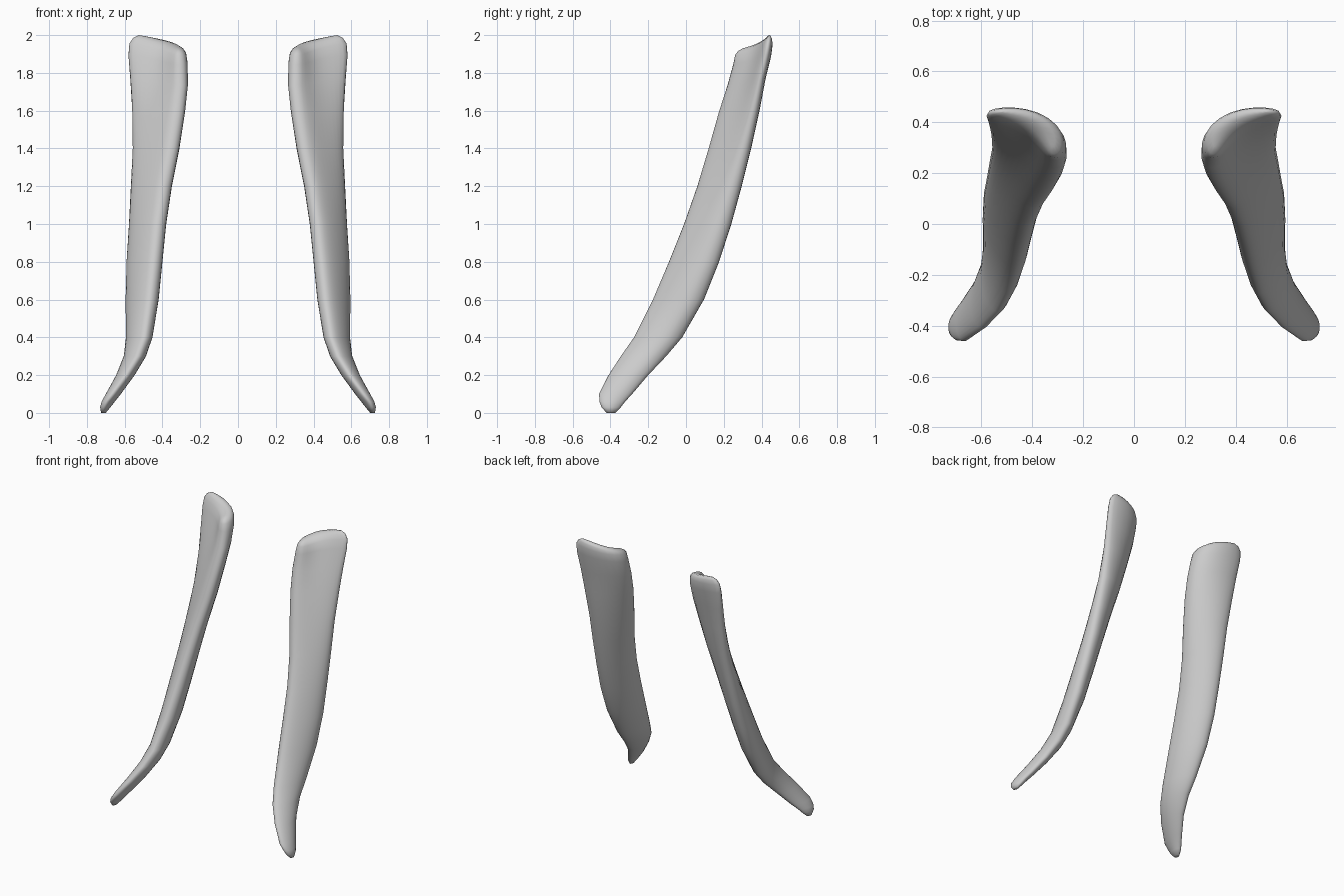
import bpy, bmesh, math
from mathutils import Vector

cube = bpy.data.objects.get("Cube")
if cube:
    bpy.data.objects.remove(cube, do_unlink=True)

mat = bpy.data.materials.new("pale_grey")
mat.use_nodes = True
color = (0.6, 0.6, 0.6, 1)
mat.diffuse_color = color
bsdf = mat.node_tree.nodes["Principled BSDF"]
bsdf.inputs["Base Color"].default_value = color
bsdf.inputs["Roughness"].default_value = 0.7

SIDES = 28
# Cross-sections: height, slant, x min, x max, y min, y max, bulge, fatness
SECTIONS = [
    (0.00, 0.00, 0.70, 0.725, -0.42, -0.375, 0.00, 0.75),
    (0.03, 0.00, 0.675, 0.73, -0.447, -0.345, 0.00, 0.78),
    (0.06, 0.00, 0.652, 0.722, -0.458, -0.322, 0.00, 0.78),
    (0.10, 0.00, 0.62, 0.70, -0.46, -0.285, 0.00, 0.77),
    (0.20, 0.00, 0.547, 0.645, -0.41, -0.20, 0.00, 0.71),
    (0.30, 0.00, 0.487, 0.605, -0.345, -0.105, 0.03, 0.62),
    (0.40, 0.00, 0.453, 0.593, -0.275, -0.02, 0.06, 0.54),
    (0.60, 0.00, 0.42, 0.595, -0.175, 0.095, 0.10, 0.50),
    (0.80, 0.00, 0.40, 0.59, -0.09, 0.175, 0.12, 0.48),
    (1.00, 0.00, 0.38, 0.577, -0.01, 0.24, 0.14, 0.47),
    (1.20, 0.00, 0.35, 0.567, 0.06, 0.295, 0.17, 0.45),
    (1.40, 0.00, 0.31, 0.557, 0.12, 0.345, 0.21, 0.42),
    (1.60, 0.01, 0.28, 0.56, 0.175, 0.39, 0.28, 0.38),
    (1.75, 0.03, 0.265, 0.57, 0.22, 0.42, 0.36, 0.35),
    (1.87, 0.05, 0.267, 0.58, 0.25, 0.45, 0.43, 0.33),
    (1.925, 0.06, 0.275, 0.575, 0.26, 0.458, 0.46, 0.30),
    (1.95, 0.07, 0.288, 0.555, 0.275, 0.456, 0.46, 0.24),
    (1.965, 0.07, 0.31, 0.525, 0.30, 0.447, 0.46, 0.12),
]


def ring(z, slant, x0, x1, y0, y1, bulge, fat):
    """Rounded outline, bowed inward and backward, filling its bounds."""
    length = math.sqrt(1 - fat * fat)
    pts = []
    for i in range(SIDES):
        a = 2 * math.pi * i / SIDES
        s = -math.cos(a)
        side = math.copysign(abs(math.sin(a)) ** 0.85, math.sin(a))
        tangent = Vector((length + 2 * bulge * s, length - 2 * bulge * s))
        across = Vector((-tangent.y, tangent.x)).normalized()
        bow = bulge * (1 - s * s)
        p = Vector((s * length - bow, s * length + bow))
        p += across * side * fat * math.sqrt(2)
        pts.append((p.x, p.y, z + slant * s / 2))
    lx, hx = min(p[0] for p in pts), max(p[0] for p in pts)
    ly, hy = min(p[1] for p in pts), max(p[1] for p in pts)
    return [(x0 + (p[0] - lx) / (hx - lx) * (x1 - x0),
             y0 + (p[1] - ly) / (hy - ly) * (y1 - y0), p[2]) for p in pts]


def cap(bm, loop):
    """Close an end with a strip running along the blade."""
    half = SIDES // 2
    for i in range(half):
        quad = [loop[i], loop[i + 1], loop[SIDES - i - 1], loop[-i]]
        bm.faces.new(list(dict.fromkeys(quad)))


def build_strip(name, mirror):
    bm = bmesh.new()
    loops = [[bm.verts.new((x * mirror, y, z)) for x, y, z in ring(*s)]
             for s in SECTIONS]
    for low, high in zip(loops, loops[1:]):
        for i in range(SIDES):
            j = (i + 1) % SIDES
            bm.faces.new((low[i], low[j], high[j], high[i]))
    cap(bm, loops[0])
    cap(bm, loops[-1])
    bmesh.ops.recalc_face_normals(bm, faces=bm.faces)
    mesh = bpy.data.meshes.new(name)
    bm.to_mesh(mesh)
    bm.free()
    mesh.materials.append(mat)
    mesh.shade_smooth()
    obj = bpy.data.objects.new(name, mesh)
    bpy.context.collection.objects.link(obj)


# Mirrored pair of curved strips
build_strip("left_curved_strip", 1)
build_strip("right_curved_strip", -1)
